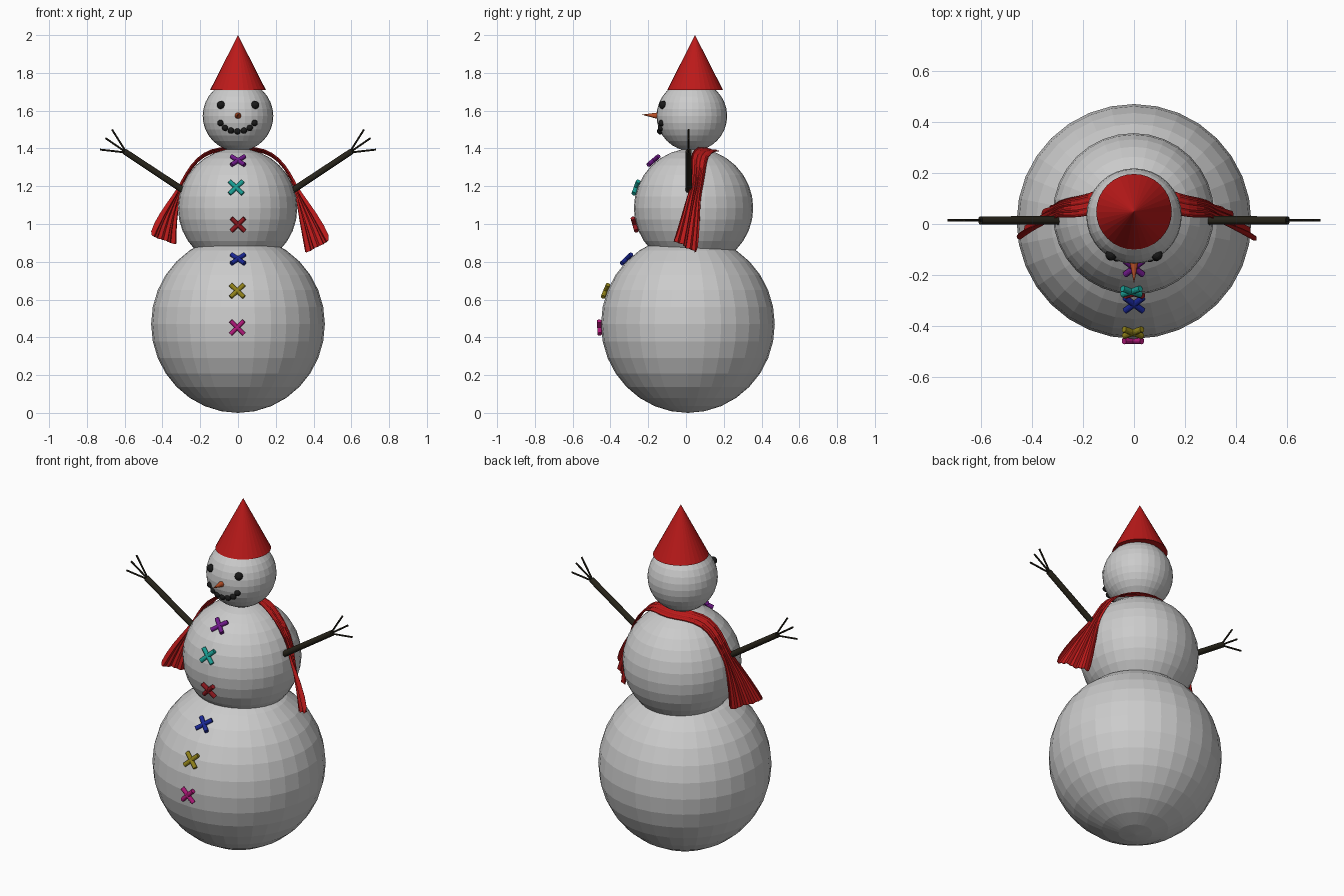
import bpy, bmesh, math
from mathutils import Vector, Matrix

if "Cube" in bpy.data.objects:
    bpy.data.objects.remove(bpy.data.objects["Cube"])


def material(name, rgb):
    m = bpy.data.materials.new(name)
    m.diffuse_color = (*rgb, 1)
    m.use_nodes = True
    m.node_tree.nodes["Principled BSDF"].inputs["Base Color"].default_value = m.diffuse_color
    return m


def finish(name, bm, mat=None):
    me = bpy.data.meshes.new(name)
    bm.to_mesh(me)
    bm.free()
    ob = bpy.data.objects.new(name, me)
    bpy.context.collection.objects.link(ob)
    if mat:
        me.materials.append(mat)
    return ob


def ball(name, c, r, mat=None, seg=32, rings=16, rz=None):
    bm = bmesh.new()
    m = Matrix.Translation(c) @ Matrix.Diagonal((r, r, rz or r, 1))
    bmesh.ops.create_uvsphere(bm, u_segments=seg, v_segments=rings, radius=1, matrix=m)
    return finish(name, bm, mat)


def rod(bm, p, q, r1, r2, sides):
    p, q = Vector(p), Vector(q)
    d = q - p
    m = Matrix.Translation((p + q) / 2) @ d.to_track_quat('Z', 'Y').to_matrix().to_4x4()
    bmesh.ops.create_cone(bm, cap_ends=True, segments=sides, radius1=r1, radius2=r2,
                          depth=d.length, matrix=m)


red = material("red", (0.5, 0.01, 0.01))
black = material("black", (0.01, 0.01, 0.01))
wood = material("bark", (0.02, 0.017, 0.01))
orange = material("orange", (0.5, 0.08, 0.02))

# Snow body
LOW, MID, HEAD = Vector((0, .01, .47)), Vector((-.002, .04, 1.085)), Vector((0, .031, 1.572))
ball("lower_body", LOW, .46, rz=.47)
ball("middle_body", MID, .316)
ball("head", HEAD, .187)

# Hat and nose
bm = bmesh.new()
rod(bm, (0, .048, 1.709), (0, .048, 2.0), .148, 0, 32)
finish("hat", bm, red)
bm = bmesh.new()
rod(bm, (0, -.13, 1.572), (0, -.235, 1.579), .021, 0, 16)
finish("nose", bm, orange)

# Eyes and mouth pebbles, seated on the head
for i, (x, z, r) in enumerate([(-.09, 1.63, .022), (.09, 1.63, .022), (-.092, 1.535, .017),
                               (-.068, 1.509, .017), (-.037, 1.495, .017), (-.003, 1.491, .017),
                               (.031, 1.495, .017), (.062, 1.509, .017), (.087, 1.535, .017)]):
    y = HEAD.y - math.sqrt(max(.186 ** 2 - x * x - (z - HEAD.z) ** 2, 0))
    ball("eye" if i < 2 else "mouth_pebble", (x, y, z), r, black, 16, 8)

# Crossed-bar buttons following the body surface
buttons = [(0, -.172, 1.336, MID, (.16, .01, .25)), (-.01, -.265, 1.193, MID, (.01, .35, .30)),
           (0, -.272, .997, MID, (.30, .01, .015)), (0, -.315, .815, LOW, (.01, .02, .30)),
           (-.004, -.426, .646, LOW, (.28, .22, .01)), (-.004, -.458, .452, LOW, (.45, .01, .2))]
for i, (x, y, z, c, rgb) in enumerate(buttons):
    p = Vector((x, y, z))
    n = p - c
    n.x = 0
    m = Matrix.Translation(p) @ n.to_track_quat('Z', 'Y').to_matrix().to_4x4()
    bm = bmesh.new()
    for s in (-1, 1):
        e = Vector((.035, .035 * s, 0))
        rod(bm, m @ -e, m @ e, .012, .012, 12)
    finish("button", bm, material("button_%d" % i, rgb))

# Stick arms with three twigs each
for s, side in ((-1, "left"), (1, "right")):
    bm = bmesh.new()
    tip = (.602 * s, .014, 1.385)
    rod(bm, (.28 * s, .014, 1.172), tip, .017, .016, 16)
    for x, z in ((.667, 1.50), (.702, 1.455), (.73, 1.394)):
        rod(bm, (.59 * s, .014, 1.378), (x * s, .014, z), .005, .005, 8)
    finish("arm_" + side, bm, wood)

# Scarf: rows of (front edge, back edge, fold depth) from the nape to a hanging end
half = [((.10, .06, 1.405), (.10, .155, 1.388), .004), ((.18, .03, 1.38), (.18, .115, 1.362), .005),
        ((.25, .025, 1.313), (.245, .105, 1.30), .006), ((.303, .03, 1.215), (.298, .09, 1.20), .008),
        ((.328, .01, 1.165), (.308, .075, 1.145), .012), ((.405, -.02, 1.06), (.325, .07, 1.02), .02)]
ends = {1: ((.49, -.065, .915), (.355, .06, .845), .025),
        -1: ((.466, -.06, .94), (.325, .065, .89), .025)}


def rows(s):
    return [(Vector((a[0] * s, *a[1:])), Vector((b[0] * s, *b[1:])), f)
            for a, b, f in half + [ends[s]]]


nape = [(Vector((0, .09, 1.41)), Vector((0, .185, 1.385)), .003)]
strip = rows(-1)[::-1] + nape + rows(1)
COLS = 13
bm = bmesh.new()
grid = []
for i, (a, b, f) in enumerate(strip):
    along = strip[min(i + 1, len(strip) - 1)][0] - strip[max(i - 1, 0)][0]
    n = along.cross(b - a).normalized()
    grid.append([bm.verts.new(a.lerp(b, j / (COLS - 1)) + n * f * (-1) ** j * (.6 + .4 * math.sin(j * 2)))
                 for j in range(COLS)])
for r0, r1 in zip(grid, grid[1:]):
    for j in range(COLS - 1):
        bm.faces.new((r0[j], r0[j + 1], r1[j + 1], r1[j]))
scarf = finish("scarf", bm, red)
scarf.modifiers.new("smooth", 'SUBSURF').levels = 1
scarf.modifiers["smooth"].render_levels = 1
t = scarf.modifiers.new("cloth", 'SOLIDIFY')
t.thickness, t.offset = .004, 0
